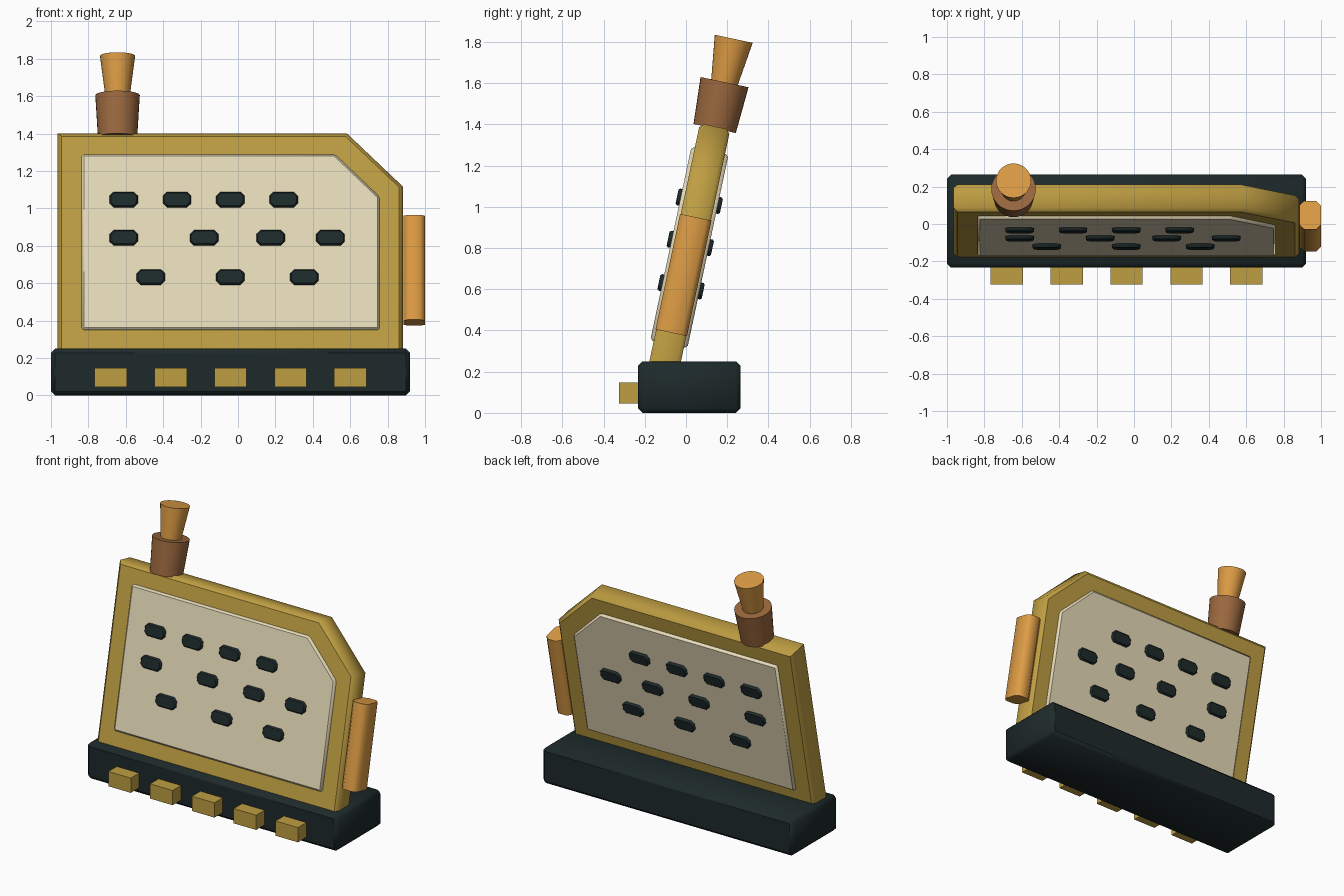
import bpy
import bmesh
import math
from mathutils import Matrix

cube = bpy.data.objects.get("Cube")
if cube:
    bpy.data.objects.remove(cube, do_unlink=True)


def make_material(name, color):
    mat = bpy.data.materials.new(name)
    mat.use_nodes = True
    mat.diffuse_color = (*color, 1)
    mat.node_tree.nodes["Principled BSDF"].inputs["Base Color"].default_value = (*color, 1)
    return mat


gold = make_material("gold", (0.52, 0.342, 0.055))
cream = make_material("cream", (0.79, 0.70, 0.48))
dark = make_material("dark_slate", (0.0125, 0.0225, 0.0235))
orange = make_material("orange", (0.73, 0.335, 0.06))
brown = make_material("brown", (0.33, 0.14, 0.05))

# Everything above the base leans back around this pivot
LEAN = Matrix.Translation((0.004, -0.101, 0.25)) @ Matrix.Rotation(math.radians(-12), 4, 'X')
UPRIGHT = Matrix.Identity(4)


def prism(name, outline, y0, y1, mat, frame=UPRIGHT, bevel=0, rim_only=False):
    """Extrude an x-z outline from y0 to y1, bevelling all edges or just the two rims."""
    bm = bmesh.new()
    face = bm.faces.new([bm.verts.new((x, y0, z)) for x, z in outline])
    ext = bmesh.ops.extrude_face_region(bm, geom=[face])
    verts = [g for g in ext["geom"] if isinstance(g, bmesh.types.BMVert)]
    bmesh.ops.translate(bm, verts=verts, vec=(0, y1 - y0, 0))
    # The extrusion leaves the starting face in place, so the prism is closed
    bmesh.ops.recalc_face_normals(bm, faces=bm.faces)
    if bevel:
        edges = [e for e in bm.edges
                 if not rim_only or abs(e.verts[0].co.y - e.verts[1].co.y) < 1e-5]
        bmesh.ops.bevel(bm, geom=edges, offset=bevel, segments=1, affect='EDGES')
    # Smooth sides, flat front and back caps
    bm.normal_update()
    for f in bm.faces:
        f.smooth = abs(f.normal.y) < 0.9
    for e in bm.edges:
        e.smooth = e.calc_face_angle(0) < math.radians(50)
    mesh = bpy.data.meshes.new(name)
    bm.to_mesh(mesh)
    bm.free()
    mesh.materials.append(mat)
    obj = bpy.data.objects.new(name, mesh)
    bpy.context.collection.objects.link(obj)
    obj.matrix_world = frame


def rect(x0, x1, z0, z1):
    return [(x0, z0), (x1, z0), (x1, z1), (x0, z1)]


def clipped(cx, cz, w, h, c):
    """Rectangle outline with four cut corners."""
    pts = [(w, c - h), (w, h - c), (w - c, h), (c - w, h),
           (-w, h - c), (-w, c - h), (c - w, -h), (w - c, -h)]
    return [(cx + x, cz + z) for x, z in pts]


def cone(name, v0, v1, r0, r1, mat):
    bpy.ops.mesh.primitive_cone_add(vertices=32, radius1=r0, radius2=r1, depth=v1 - v0)
    obj = bpy.context.object
    obj.name = name
    obj.matrix_world = LEAN @ Matrix.Translation((-0.648, 0, (v0 + v1) / 2))
    obj.data.materials.append(mat)
    bpy.ops.object.shade_smooth_by_angle(angle=math.radians(40))


# Base with a row of blocks along its front
prism("base", rect(-1.0, 0.92, 0, 0.25), -0.233, 0.264, dark, bevel=0.022)
for i in range(5):
    x = -0.68 + i * 0.32
    prism(f"base_block_{i + 1}", rect(x - 0.086, x + 0.086, 0.045, 0.147), -0.324, -0.2, gold)

# Leaning body with one cut corner
body = [(-0.968, -0.12), (0.877, -0.12), (0.877, 0.875), (0.578, 1.165), (-0.968, 1.165)]
prism("body", body, -0.075, 0.075, gold, LEAN, 0.02, rim_only=True)

# Raised panel showing on both faces
panel = [(-0.84, 0.085), (0.753, 0.085), (0.753, 0.813), (0.515, 1.045), (-0.84, 1.045)]
prism("panel", panel, -0.092, 0.092, cream, LEAN, 0.012)

# Studs showing on both faces
rows = {0.794: (-0.615, -0.33, -0.045, 0.24),
        0.585: (-0.615, -0.185, 0.17, 0.49),
        0.37: (-0.47, -0.045, 0.35)}
for v, columns in rows.items():
    for x in columns:
        prism("stud", clipped(x, v, 0.076, 0.041, 0.022), -0.11, 0.11, dark, LEAN, 0.007, rim_only=True)

# Side handle: cut-corner section running up the body
handle_frame = LEAN @ Matrix.Translation((0.938, 0, 0.142)) @ Matrix.Rotation(math.radians(90), 4, 'X')
prism("side_handle", clipped(0, 0, 0.058, 0.078, 0.026), 0, 0.573, orange, handle_frame)

# Two-part funnel on top
cone("funnel_collar", 1.155, 1.385, 0.105, 0.119, brown)
cone("funnel_spout", 1.37, 1.6, 0.064, 0.094, orange)
